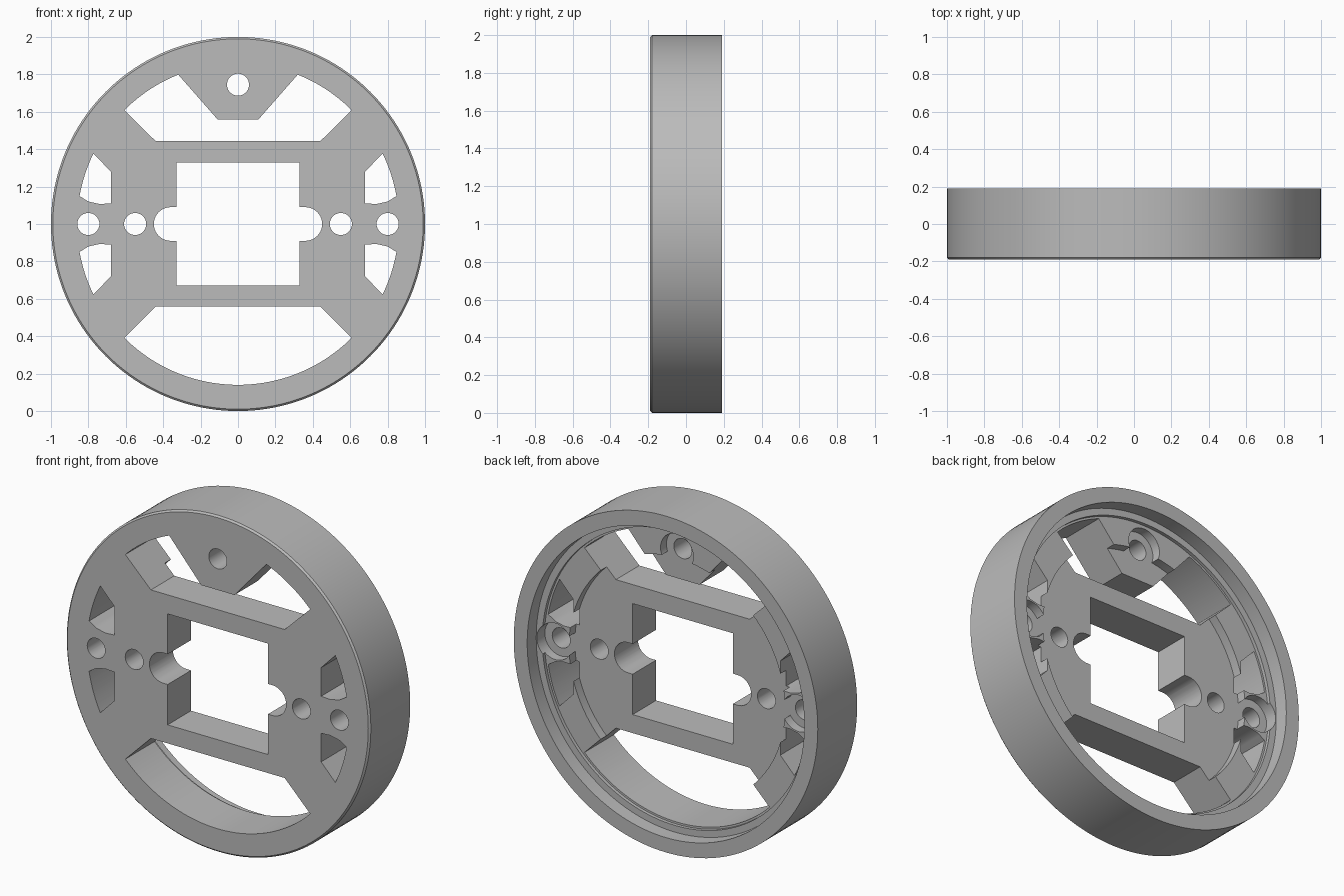
import bpy, bmesh, math
from mathutils import Matrix, Vector

if "Cube" in bpy.data.objects:
    bpy.data.objects.remove(bpy.data.objects["Cube"], do_unlink=True)

FRONT, BACK = -0.19, 0.19
FLOOR = 0.03          # rear surface of the centre plate
R_OPEN = 0.86         # outer radius of the openings

grey = bpy.data.materials.new("plain grey")
grey.use_nodes = True
grey.diffuse_color = (0.5, 0.5, 0.5, 1)
grey.node_tree.nodes["Principled BSDF"].inputs["Base Color"].default_value = (0.5, 0.5, 0.5, 1)


def make_object(name, bm):
    bmesh.ops.recalc_face_normals(bm, faces=bm.faces)
    mesh = bpy.data.meshes.new(name)
    bm.to_mesh(mesh)
    bm.free()
    obj = bpy.data.objects.new(name, mesh)
    bpy.context.collection.objects.link(obj)
    mesh.materials.append(grey)
    return obj


def lathe(name, profile, steps=160):
    """Spin (radius, y) points around the y axis."""
    bm = bmesh.new()
    verts = [bm.verts.new((r, y, 0)) for r, y in profile]
    edges = [bm.edges.new(pair) for pair in zip(verts, verts[1:])]
    bmesh.ops.spin(bm, geom=verts + edges, cent=(0, 0, 0), axis=(0, 1, 0),
                   angle=math.tau, steps=steps, use_duplicate=False)
    bmesh.ops.remove_doubles(bm, verts=bm.verts, dist=1e-5)
    return make_object(name, bm)


def arc(radius, start, end, n=24, cx=0, cz=0):
    return [(cx + radius * math.cos(math.radians(start + (end - start) * i / n)),
             cz + radius * math.sin(math.radians(start + (end - start) * i / n)))
            for i in range(n + 1)]


def prism(bm, outline, y0=-0.5, y1=0.5):
    """Extrude an (x, z) outline along y."""
    face = bm.faces.new([bm.verts.new((x, y0, z)) for x, z in outline])
    new = bmesh.ops.extrude_face_region(bm, geom=[face])["geom"]
    bmesh.ops.translate(bm, vec=(0, y1 - y0, 0),
                        verts=[v for v in new if isinstance(v, bmesh.types.BMVert)])


def cut(body, name, shapes):
    bm = bmesh.new()
    for outline, y0, y1 in shapes:
        prism(bm, outline, y0, y1)
    cutter = make_object(name, bm)
    cutter.hide_render = True
    mod = body.modifiers.new(name, "BOOLEAN")
    mod.operation = "DIFFERENCE"
    mod.solver = "EXACT"
    mod.object = cutter
    bpy.context.view_layer.objects.active = body
    bpy.ops.object.modifier_apply(modifier=name)
    bpy.data.objects.remove(cutter, do_unlink=True)


def circle(x, z, r):
    return arc(r, 0, 360 - 360 / 40, 39, x, z)


# Round housing: bevelled front edge, stepped rear rim, raised inner ring
housing = lathe("round_housing", [
    (0, FRONT), (0.99, FRONT), (1, FRONT + 0.01), (1, BACK), (0.912, BACK),
    (0.912, 0.105), (0.872, 0.105), (0.872, 0.085), (0.71, 0.085),
    (0.71, FLOOR), (0, FLOOR)])

# Large openings above and below, the upper one divided by a mounting tab
tab_angle = math.degrees(math.atan2(0.8, 0.32))
upper = ([(-0.44, 0.443), (0.44, 0.443)] + arc(R_OPEN, 45, tab_angle)
         + [(0.11, 0.56), (-0.11, 0.56)] + arc(R_OPEN, 180 - tab_angle, 135))
lower = [(-0.44, -0.44)] + arc(R_OPEN, 225, 315, 48) + [(0.44, -0.44)]

# Four side windows, mirrored in x and z
window = ([(0.68, 0.11), (0.74, 0.107), (0.80, 0.12)]
          + arc(R_OPEN, 10, 26, 10) + [(0.68, 0.28)])
windows = [[(sx * x, sz * z) for x, z in window] for sx in (1, -1) for sz in (1, -1)]

# Square centre opening with a round notch on each side
centre = ([(0.33, 0.33), (-0.33, 0.33), (-0.33, 0.09)]
          + arc(0.09, 90, 270, 20, -0.36, 0)
          + [(-0.33, -0.33 + 0.24), (-0.33, -0.33), (0.33, -0.33), (0.33, -0.09)]
          + arc(0.09, -90, 90, 20, 0.36, 0) + [(0.33, 0.09)])

THROUGH = (-0.5, 0.5)
cut(housing, "openings", [(s, *THROUGH) for s in [upper, lower, centre] + windows])

# Bolt holes, with wider head clearances behind the outer three
outer_bolts = [(-0.8, 0), (0.8, 0), (0, 0.745)]
inner_bolts = [(-0.55, 0), (0.55, 0)]
cut(housing, "head_clearances", [(circle(x, z, 0.108), FLOOR, 0.5) for x, z in outer_bolts])
cut(housing, "bolt_holes", [(circle(x, z, 0.059), *THROUGH) for x, z in outer_bolts + inner_bolts])

# Stand the housing on the ground and keep the edges crisp
housing.data.transform(Matrix.Translation(Vector((0, 0, 1))))
bpy.ops.object.select_all(action="DESELECT")
housing.select_set(True)
bpy.context.view_layer.objects.active = housing
bpy.ops.object.shade_smooth_by_angle(angle=math.radians(30))
